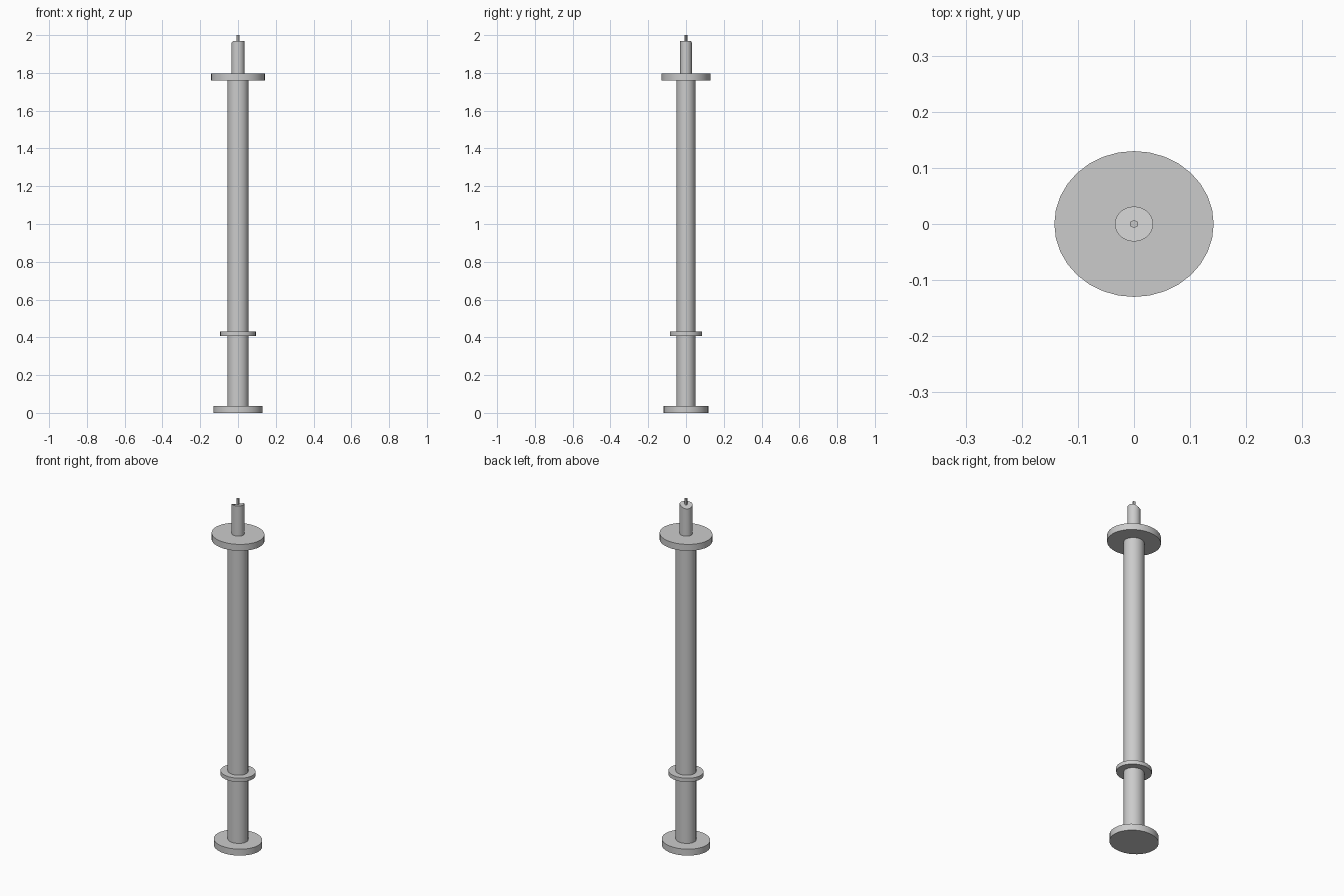
import bpy, math

if "Cube" in bpy.data.objects:
    bpy.data.objects.remove(bpy.data.objects["Cube"])

SQUASH = 0.915  # every round part is slightly narrower in depth


def disc(name, rx, z0, z1, sides=32):
    bpy.ops.mesh.primitive_cylinder_add(vertices=sides, radius=1, depth=1,
                                        location=(0, 0, (z0 + z1) / 2))
    ob = bpy.context.object
    ob.name = name
    ob.scale = (rx, rx * SQUASH, z1 - z0)
    bpy.ops.object.transform_apply(location=True, rotation=False, scale=True)
    if sides > 8:
        bpy.ops.object.shade_smooth_by_angle(angle=math.radians(30))
    return ob


# Base, shaft and collars
disc("base_plate", 0.13, 0, 0.037)
disc("shaft", 0.055, 0.037, 1.76)
disc("lower_collar", 0.094, 0.408, 0.43)
disc("upper_plate", 0.142, 1.76, 1.797)

# Neck, its rim dipping towards the back left
neck = disc("neck", 0.034, 1.797, 1.97)
for v in neck.data.vertices:
    d = (v.co.y - v.co.x) / math.sqrt(2)
    if v.co.z > 1.9 and d > 0:
        v.co.z -= 0.5 * d

# Tip pin
disc("tip_pin", 0.008, 1.95, 2.0, 6)
